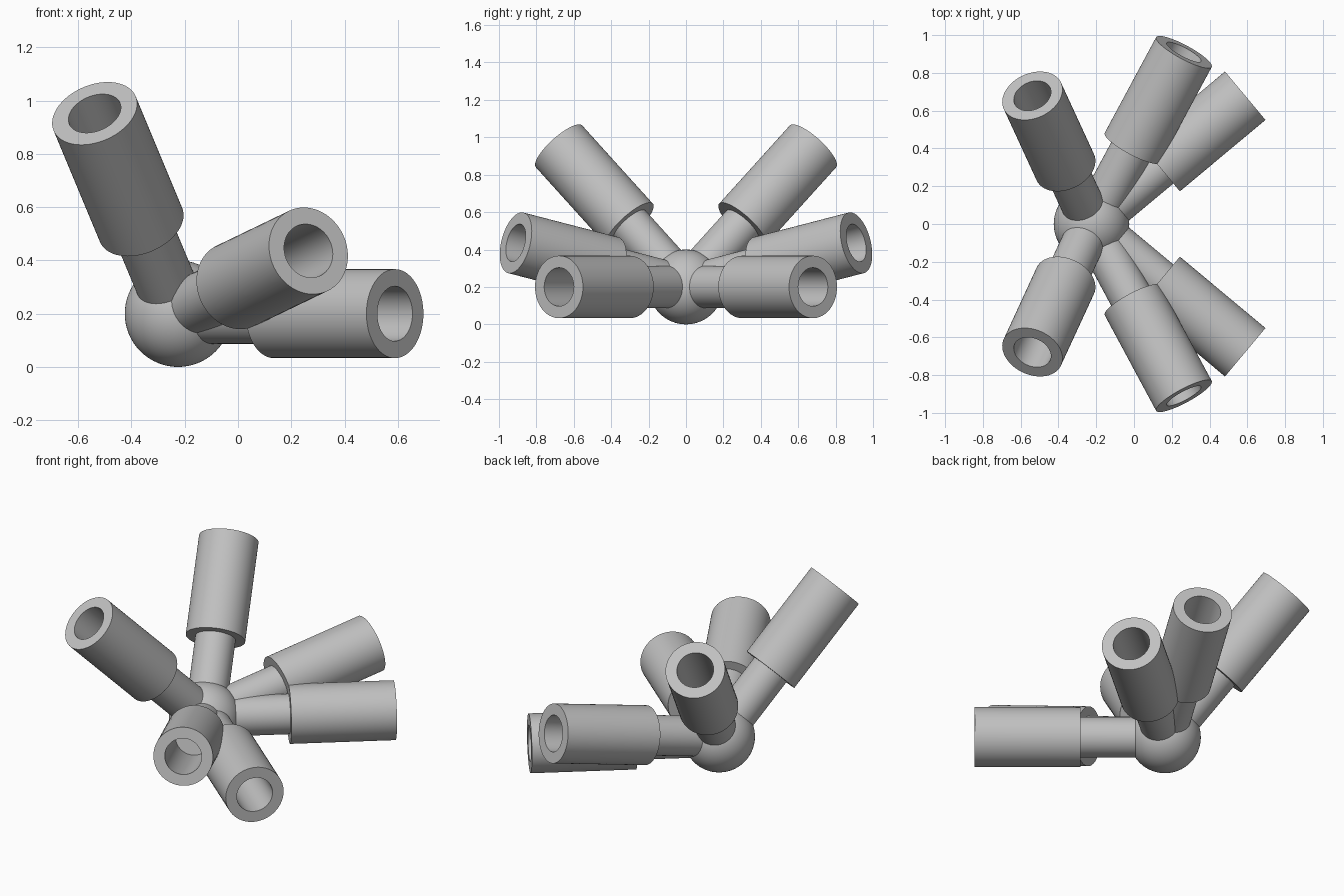
import bpy, bmesh, math
from mathutils import Vector, Matrix

cube = bpy.data.objects.get("Cube")
if cube:
    bpy.data.objects.remove(cube, do_unlink=True)

HUB = Vector((-0.225, 0, 0.2))
HUB_RADIUS = 0.2
SEGMENTS = 64

grey = bpy.data.materials.new("light_grey")
grey.use_nodes = True
grey.diffuse_color = (0.53, 0.53, 0.53, 1)
grey.node_tree.nodes["Principled BSDF"].inputs["Base Color"].default_value = grey.diffuse_color


def finish(obj):
    """Apply the colour and smooth shading with sharp rims."""
    obj.data.materials.append(grey)
    bpy.ops.object.select_all(action="DESELECT")
    obj.select_set(True)
    bpy.context.view_layer.objects.active = obj
    bpy.ops.object.shade_smooth_by_angle(angle=math.radians(35))


def lathe(name, profile, direction):
    """Revolve a (radius, distance) profile about an axis leaving the hub."""
    bm = bmesh.new()
    verts = [bm.verts.new((r, 0, d)) for r, d in profile]
    edges = [bm.edges.new(pair) for pair in zip(verts, verts[1:])]
    bmesh.ops.spin(bm, geom=verts + edges, cent=(0, 0, 0), axis=(0, 0, 1),
                   angle=math.tau, steps=SEGMENTS, use_merge=False)
    bmesh.ops.remove_doubles(bm, verts=bm.verts, dist=0.0001)
    bmesh.ops.recalc_face_normals(bm, faces=bm.faces)
    turn = direction.to_track_quat("Z", "Y").to_matrix().to_4x4()
    bm.transform(Matrix.Translation(HUB) @ turn)
    mesh = bpy.data.meshes.new(name)
    bm.to_mesh(mesh)
    bm.free()
    obj = bpy.data.objects.new(name, mesh)
    bpy.context.collection.objects.link(obj)
    finish(obj)


# Central ball
bpy.ops.mesh.primitive_uv_sphere_add(segments=SEGMENTS, ring_count=32,
                                     radius=HUB_RADIUS, location=HUB)
hub = bpy.context.object
hub.name = "hub_ball"
finish(hub)

# Stem, wider socket and blind bore, as one profile
stem, socket, bore = 0.113, 0.167, 0.103
start, end, floor = 0.47, 1.06, 0.54
arm_profile = [(0, 0), (stem, 0), (stem, start), (socket, start),
               (socket, end), (bore, end), (bore, floor), (0, floor)]

# Three arms on each side, mirrored across y
arms = {
    "level_arm": (0.815, 0.68, 0),
    "middle_arm": (0.492, 0.915, 0.237),
    "raised_arm": (-0.315, 0.683, 0.756),
}
for name, (x, y, z) in arms.items():
    for side, sign in (("front", -1), ("back", 1)):
        lathe(f"{side}_{name}", arm_profile, Vector((x, sign * y, z)))
